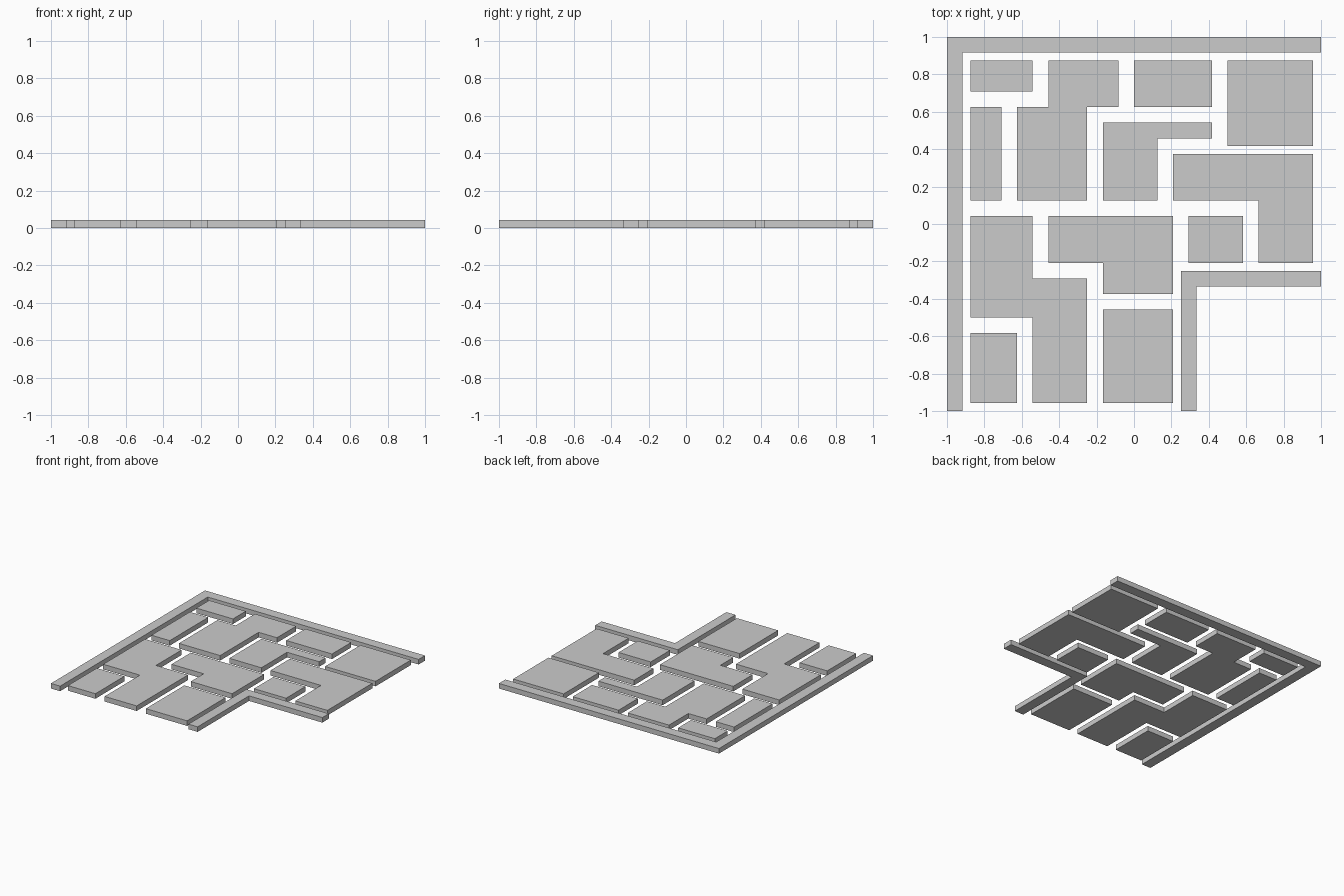
import bpy, bmesh

if "Cube" in bpy.data.objects:
    bpy.data.objects.remove(bpy.data.objects["Cube"])

U = 1 / 24   # the layout sits on a 48 x 48 grid
H = 1        # slab thickness in grid cells


def slab(name, outline):
    """Extrude a flat outline (grid cells) into a slab standing on z = 0."""
    bm = bmesh.new()
    face = bm.faces.new([bm.verts.new((x * U, y * U, 0)) for x, y in outline])
    top = bmesh.ops.extrude_face_region(bm, geom=[face])["geom"]
    verts = [v for v in top if isinstance(v, bmesh.types.BMVert)]
    bmesh.ops.translate(bm, verts=verts, vec=(0, 0, H * U))
    bmesh.ops.recalc_face_normals(bm, faces=bm.faces)
    mesh = bpy.data.meshes.new(name)
    bm.to_mesh(mesh)
    bm.free()
    bpy.context.collection.objects.link(bpy.data.objects.new(name, mesh))


def rect(name, x0, y0, x1, y1):
    slab(name, [(x0, y0), (x1, y0), (x1, y1), (x0, y1)])


# Border strips: long outer corner and short inner corner
slab("outer_border", [(-24, -24), (-22, -24), (-22, 22), (24, 22), (24, 24), (-24, 24)])
slab("inner_border", [(6, -24), (8, -24), (8, -8), (24, -8), (24, -6), (6, -6)])

# Rectangular paving stones
rect("stone_back_left", -21, 17, -13, 21)
rect("stone_left", -21, 3, -17, 15)
rect("stone_back", 0, 15, 10, 21)
rect("stone_back_right", 12, 10, 23, 21)
rect("stone_right_small", 7, -5, 14, 1)
rect("stone_front_left", -21, -23, -15, -14)
rect("stone_front", -4, -23, 5, -11)

# L-shaped paving stones
slab("corner_stone_centre", [(-4, 3), (3, 3), (3, 11), (10, 11), (10, 13), (-4, 13)])
slab("corner_stone_right", [(5, 3), (16, 3), (16, -5), (23, -5), (23, 9), (5, 9)])
slab("corner_stone_middle", [(-11, -5), (-4, -5), (-4, -9), (5, -9), (5, 1), (-11, 1)])

# Stepped paving stones
slab("stepped_stone_back", [(-15, 3), (-6, 3), (-6, 15), (-2, 15),
                            (-2, 21), (-11, 21), (-11, 15), (-15, 15)])
slab("stepped_stone_front", [(-21, -12), (-13, -12), (-13, -23), (-6, -23),
                             (-6, -7), (-13, -7), (-13, 1), (-21, 1)])
